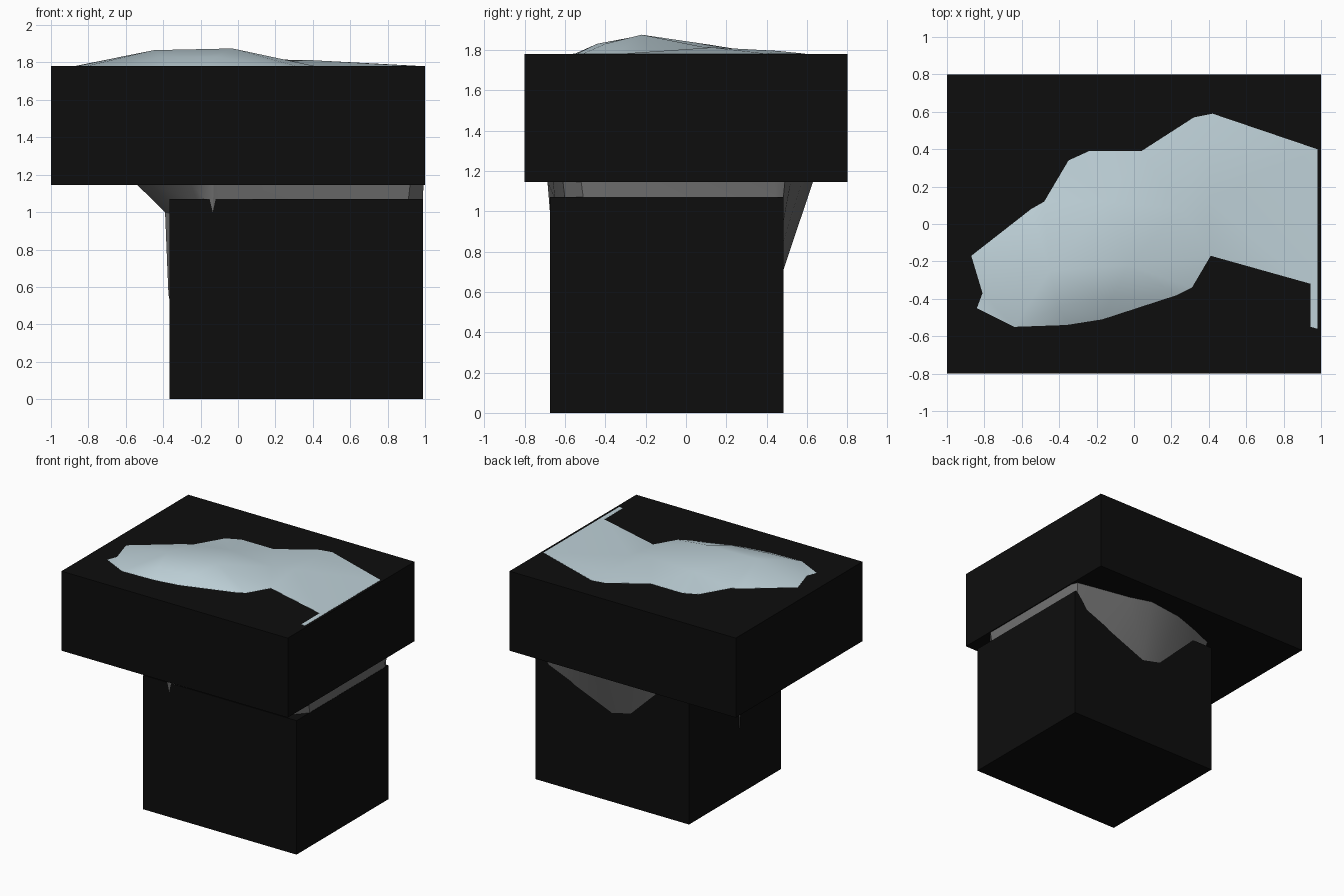
import bpy, bmesh, math
from mathutils import Vector
from mathutils.geometry import delaunay_2d_cdt


def material(name, rgb):
    m = bpy.data.materials.new(name)
    m.diffuse_color = (*rgb, 1)
    return m


BLACK = material("black", (0.004, 0.004, 0.004))
ICE = material("pale_blue", (0.52, 0.64, 0.69))
ROCK = material("grey_rock", (0.16, 0.16, 0.16))


def make(name, verts, faces, mat, smooth=False):
    me = bpy.data.meshes.new(name)
    me.from_pydata(verts, [], faces)
    me.materials.append(mat)
    bm = bmesh.new()
    bm.from_mesh(me)
    bmesh.ops.recalc_face_normals(bm, faces=bm.faces)
    bm.to_mesh(me)
    bm.free()
    ob = bpy.data.objects.new(name, me)
    bpy.context.collection.objects.link(ob)
    if smooth:
        bpy.ops.object.select_all(action='DESELECT')
        ob.select_set(True)
        bpy.context.view_layer.objects.active = ob
        bpy.ops.object.shade_smooth_by_angle(angle=math.radians(30))
    return ob


def box(name, lo, hi):
    verts = [(x, y, z) for x in (lo[0], hi[0]) for y in (lo[1], hi[1]) for z in (lo[2], hi[2])]
    faces = [(0, 1, 3, 2), (4, 6, 7, 5), (0, 4, 5, 1), (2, 3, 7, 6), (0, 2, 6, 4), (1, 5, 7, 3)]
    return make(name, verts, faces, BLACK)


# two black blocks
box("upper_block", (-1, -0.8, 1.145), (1, 0.8, 1.78))
box("lower_block", (-0.365, -0.675, 0), (0.99, 0.483, 1.07))

# icy crest breaking through the top of the upper block
outline = [(-0.87, -0.17), (-0.55, 0.08), (-0.48, 0.12), (-0.35, 0.34), (-0.24, 0.39),
           (0.04, 0.39), (0.32, 0.57), (0.42, 0.59), (0.98, 0.40), (0.98, -0.56),
           (0.945, -0.55), (0.945, -0.32), (0.41, -0.17), (0.31, -0.34), (0.23, -0.38),
           (-0.17, -0.51), (-0.36, -0.54), (-0.64, -0.55), (-0.84, -0.45), (-0.81, -0.37)]
ridge = [(-0.45, -0.25, 1.866), (-0.03, -0.22, 1.875), (-0.40, -0.44, 1.83), (-0.12, -0.40, 1.83),
         (0.25, 0.08, 1.815), (0.40, 0.13, 1.812), (0.40, 0.45, 1.795), (-0.15, 0.12, 1.825)]
n = len(outline)
pts = [Vector(p) for p in outline] + [Vector(p[:2]) for p in ridge]
height = [1.781] * n + [p[2] for p in ridge]
co, _, tris, orig, _, _ = delaunay_2d_cdt(pts, [(i, (i + 1) % n) for i in range(n)],
                                          [list(range(n))], 1, 1e-5)
verts = [(c.x, c.y, height[o[0]]) for c, o in zip(co, orig)]
verts += [(p[0], p[1], 1.77) for p in outline]
faces = [tuple(t) for t in tris]
where = {o[0]: k for k, o in enumerate(orig)}
base = len(co)
faces += [(where[i], where[(i + 1) % n], base + (i + 1) % n, base + i) for i in range(n)]
make("ice_crest", verts, faces, ICE, True)

# grey rock between the blocks: (top x, top y, bottom x, bottom y, bottom z)
rows = [(0.992, -0.52, 0.985, -0.50, 1.0), (0.992, 0.44, 0.985, 0.44, 1.0),
        (0.97, 0.49, 0.97, 0.48, 1.04), (0.82, 0.52, 0.88, 0.48, 0.93),
        (0.53, 0.575, 0.66, 0.48, 0.84), (0.35, 0.63, 0.32, 0.48, 0.70),
        (0.05, 0.59, 0.15, 0.48, 0.74), (-0.15, 0.52, -0.18, 0.48, 1.06),
        (-0.37, 0.43, -0.35, 0.42, 1.06), (-0.46, 0.10, -0.36, 0.08, 1.03),
        (-0.54, -0.15, -0.37, -0.15, 0.98), (-0.46, -0.30, -0.36, -0.28, 1.03),
        (-0.25, -0.62, -0.22, -0.60, 1.06), (-0.16, -0.68, -0.16, -0.67, 1.06),
        (-0.13, -0.687, -0.135, -0.675, 1.0), (-0.10, -0.687, -0.11, -0.67, 1.06),
        (0.60, -0.66, 0.60, -0.65, 1.06), (0.92, -0.61, 0.91, -0.60, 1.06)]
m = len(rows)
verts = [(r[0], r[1], 1.147) for r in rows] + [r[2:] for r in rows]
faces = [(i, (i + 1) % m, m + (i + 1) % m, m + i) for i in range(m)]
make("rock_neck", verts, faces, ROCK, True)

# thin rock sliver running down the left side of the lower block
make("rock_sliver", [(-0.39, -0.15, 1.0), (-0.372, -0.15, 0.56), (-0.36, -0.20, 1.0), (-0.36, -0.10, 1.0),
                     (-0.36, -0.15, 0.5)],
     [(0, 2, 4, 1), (0, 1, 4, 3), (0, 3, 2), (2, 3, 4)], ROCK)
